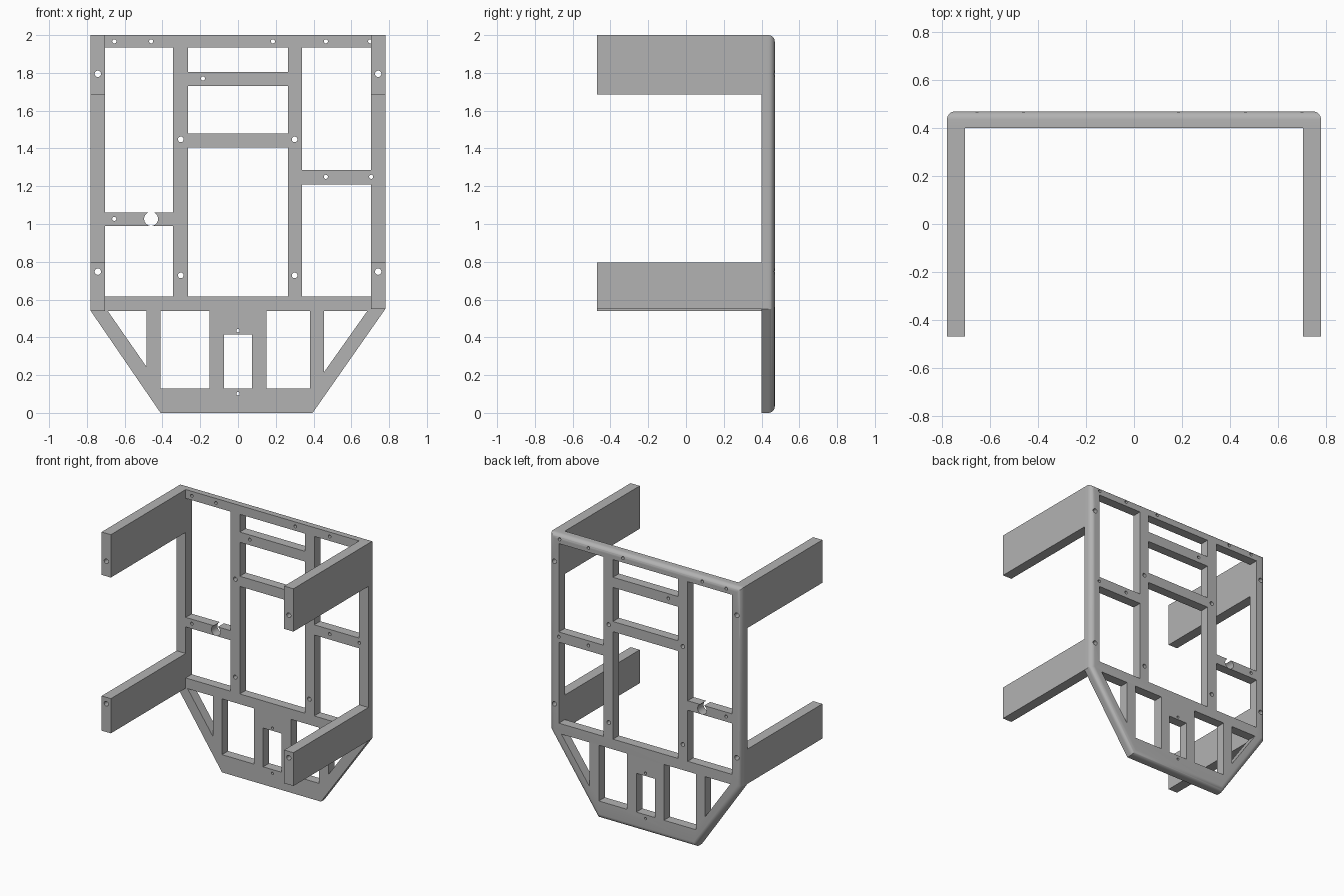
import bpy, bmesh, math

cube = bpy.data.objects.get("Cube")
if cube:
    bpy.data.objects.remove(cube, do_unlink=True)

BACK, FACE, FRONT = 0.47, 0.40, -0.47   # depth planes
OUT, IN = 0.78, 0.705                   # side rail edges

grey = bpy.data.materials.new("plain grey")
grey.use_nodes = True
grey.diffuse_color = (0.45, 0.45, 0.45, 1)
grey.node_tree.nodes["Principled BSDF"].inputs["Base Color"].default_value = (0.45, 0.45, 0.45, 1)


def prism(bm, points, y0, y1):
    """Extrude an x-z outline from y0 to y1."""
    face = bm.faces.new([bm.verts.new((x, y0, z)) for x, z in points])
    new = bmesh.ops.extrude_face_region(bm, geom=[face])["geom"]
    verts = [v for v in new if isinstance(v, bmesh.types.BMVert)]
    bmesh.ops.translate(bm, verts=verts, vec=(0, y1 - y0, 0))


def rect(x0, x1, z0, z1):
    return [(x0, z0), (x1, z0), (x1, z1), (x0, z1)]


def circle(x, z, r, n=24):
    return [(x + r * math.cos(math.tau * i / n), z + r * math.sin(math.tau * i / n))
            for i in range(n)]


def finish(name, bm):
    bmesh.ops.recalc_face_normals(bm, faces=bm.faces[:])
    mesh = bpy.data.meshes.new(name)
    bm.to_mesh(mesh)
    bm.free()
    obj = bpy.data.objects.new(name, mesh)
    bpy.context.collection.objects.link(obj)
    mesh.materials.append(grey)
    return obj


def cutter(name, outlines):
    bm = bmesh.new()
    for points in outlines:
        prism(bm, points, -0.6, 0.6)
    obj = finish(name, bm)
    obj.hide_render = True
    obj.hide_viewport = True
    obj.display_type = 'WIRE'
    return obj


def cut(obj, tool):
    mod = obj.modifiers.new("cut " + tool.name, 'BOOLEAN')
    mod.object = tool
    mod.operation = 'DIFFERENCE'
    mod.solver = 'EXACT'


# Window openings between the bars
windows = [
    rect(-IN, -0.343, 1.06, 1.935), rect(-IN, -0.343, 0.615, 0.99),
    rect(-0.265, 0.265, 1.805, 1.935), rect(-0.265, 0.265, 1.48, 1.73),
    rect(-0.265, 0.265, 0.615, 1.405),
    rect(0.34, IN, 1.285, 1.935), rect(0.34, IN, 0.615, 1.21),
    rect(-0.41, -0.15, 0.13, 0.54), rect(0.15, 0.38, 0.13, 0.54),
    rect(-0.075, 0.075, 0.13, 0.415),
    [(-0.69, 0.54), (-0.485, 0.54), (-0.485, 0.245)],
    [(0.685, 0.54), (0.455, 0.54), (0.455, 0.215)],
]

# Screw holes in the bars, and the long ones through the arms
holes = [circle(x, 1.967, 0.011) for x in (-0.655, -0.46, 0.185, 0.465, 0.70)]
holes += [circle(x, z, 0.011) for x, z in
          ((-0.185, 1.77), (0.465, 1.25), (IN, 1.25), (-0.655, 1.027))]
holes += [circle(x, z, 0.015) for x in (-0.303, 0.3) for z in (1.448, 0.728)]
holes += [circle(0, z, 0.009) for z in (0.435, 0.102)]
arm_holes = [circle(x, z, 0.017) for x in (-0.742, 0.742) for z in (1.795, 0.748)]

window_tool = cutter("window_cutter", windows)
hole_tool = cutter("hole_cutter", holes)
arm_tool = cutter("arm_hole_cutter", arm_holes)
cable_tool = cutter("cable_hole_cutter", [circle(-0.46, 1.027, 0.037, 32)])

# Frame panel with a rounded outer back edge
bm = bmesh.new()
prism(bm, [(-0.41, 0), (0.395, 0), (OUT, 0.55), (OUT, 2), (-OUT, 2), (-OUT, 0.54)], FACE, BACK)
rim = [e for e in bm.edges if all(abs(v.co.y - BACK) < 0.001 for v in e.verts)]
bmesh.ops.bevel(bm, geom=rim, offset=0.035, segments=8, profile=0.5, affect='EDGES')
panel = finish("frame_panel", bm)
for tool in (window_tool, hole_tool, arm_tool, cable_tool):
    cut(panel, tool)

# Four arms reaching forward
parts = [panel]
for side, x0, x1, base in (("right", -OUT, -IN, 0.54), ("left", IN, OUT, 0.55)):
    for level, z0, z1 in (("upper", 1.685, 2.0), ("lower", base, 0.795)):
        bm = bmesh.new()
        prism(bm, rect(x0, x1, z0, z1), FRONT, FACE)
        arm = finish(f"{level}_{side}_arm", bm)
        cut(arm, arm_tool)
        parts.append(arm)

# Apply the cuts, then smooth only the rounded edges
for obj in parts:
    bpy.ops.object.select_all(action='DESELECT')
    obj.select_set(True)
    bpy.context.view_layer.objects.active = obj
    for mod in list(obj.modifiers):
        bpy.ops.object.modifier_apply(modifier=mod.name)
    bpy.ops.object.shade_smooth_by_angle(angle=math.radians(30))

# The cutters are no longer needed
for tool in (window_tool, hole_tool, arm_tool, cable_tool):
    bpy.data.objects.remove(tool, do_unlink=True)
